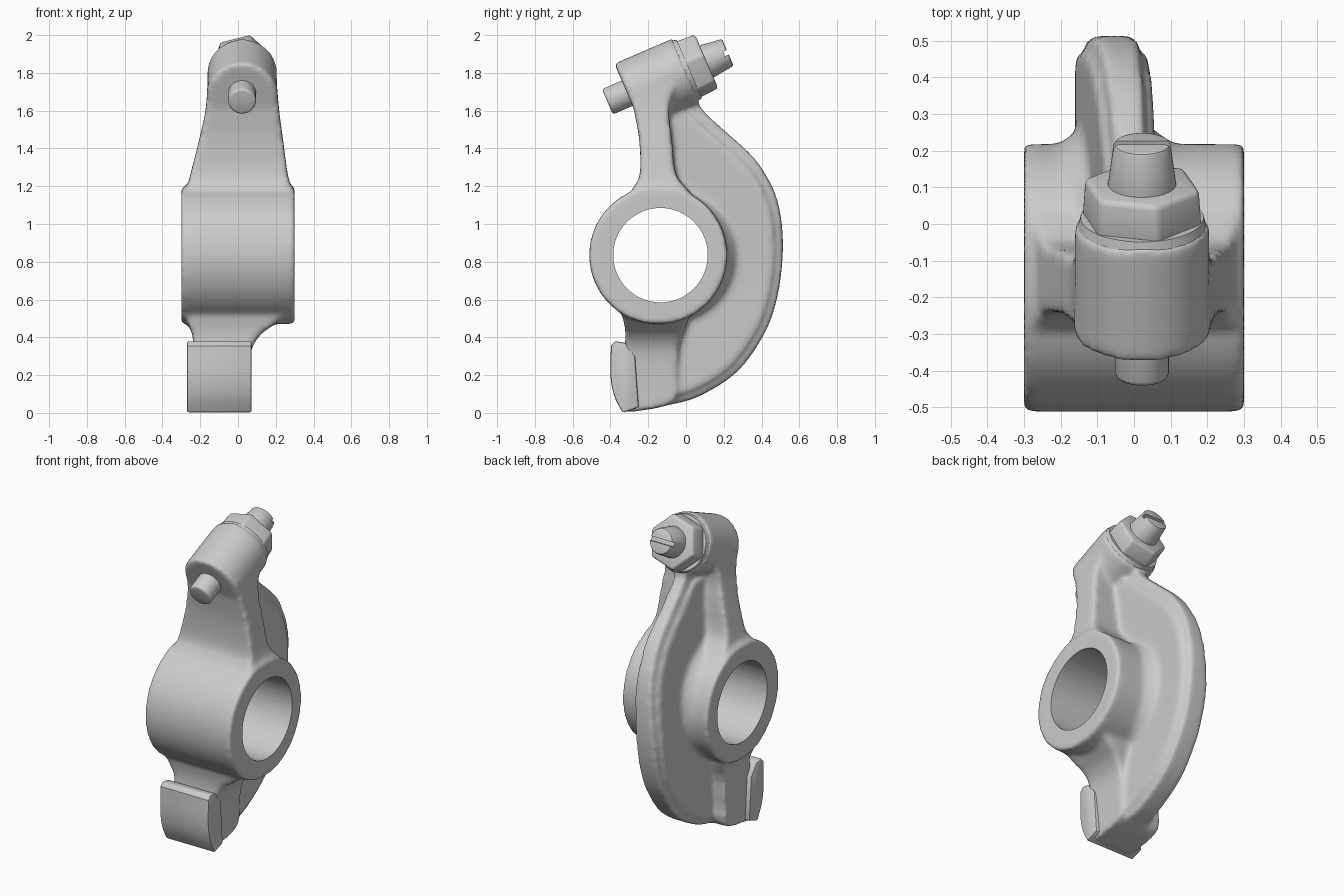
import bpy, bmesh, math
from mathutils import Vector, Matrix

if "Cube" in bpy.data.objects:
    bpy.data.objects.remove(bpy.data.objects["Cube"])

AXIS = Vector((0, 0.918, 0.397)).normalized()   # tilted adjuster axis
TIP = Vector((0.022, -0.412, 1.635))            # front end of adjuster pin


def make_object(name, bm):
    bmesh.ops.recalc_face_normals(bm, faces=bm.faces)
    me = bpy.data.meshes.new(name)
    bm.to_mesh(me)
    bm.free()
    ob = bpy.data.objects.new(name, me)
    bpy.context.collection.objects.link(ob)
    return ob


def activate(ob):
    bpy.ops.object.select_all(action='DESELECT')
    ob.select_set(True)
    bpy.context.view_layer.objects.active = ob


def apply_mod(ob, kind, **props):
    m = ob.modifiers.new(kind.title(), kind)
    for k, v in props.items():
        setattr(m, k, v)
    activate(ob)
    bpy.ops.object.modifier_apply(modifier=m.name)


def shade(ob, angle=35):
    activate(ob)
    bpy.ops.object.shade_smooth_by_angle(angle=math.radians(angle))


def spline(rows, steps):
    """Catmull-Rom interpolation of rows of numbers."""
    out = []
    for i in range(len(rows) - 1):
        p = [rows[max(0, min(len(rows) - 1, i + k))] for k in (-1, 0, 1, 2)]
        for s in range(steps):
            t = s / steps
            out.append([0.5 * (2 * b + (c - a) * t + (2 * a - 5 * b + 4 * c - d) * t * t
                               + (3 * b - a - 3 * c + d) * t ** 3) for a, b, c, d in zip(*p)])
    return out + [list(rows[-1])]


def loft(bm, rows, steps=4):
    """Stack of rectangles: each row is z, y0, y1, x0, x1."""
    rings = [[bm.verts.new(c) for c in ((x0, y0, z), (x1, y0, z), (x1, y1, z), (x0, y1, z))]
             for z, y0, y1, x0, x1 in spline(rows, steps)]
    for a, b in zip(rings, rings[1:]):
        for i in range(4):
            j = (i + 1) % 4
            bm.faces.new((a[i], a[j], b[j], b[i]))
    bm.faces.new(rings[0][::-1])
    bm.faces.new(rings[-1])


def cylinder(bm, p0, p1, r0, r1=None, seg=64, spin=0):
    p0, p1 = Vector(p0), Vector(p1)
    rot = (p1 - p0).to_track_quat('Z', 'Y').to_matrix().to_4x4()
    mat = Matrix.Translation((p0 + p1) / 2) @ rot @ Matrix.Rotation(spin, 4, 'Z')
    bmesh.ops.create_cone(bm, cap_ends=True, segments=seg, radius1=r0,
                          radius2=r0 if r1 is None else r1, depth=(p1 - p0).length, matrix=mat)


def on_axis(s):
    return TIP + AXIS * s


# Cast body: hub, arm, head, curved web and neck fused together
bm = bmesh.new()
cylinder(bm, (-0.3, -0.147, 0.835), (0.3, -0.147, 0.835), 0.365, seg=128)
for x0, x1 in ((0.0, 0.12), (-0.1, -0.215)):       # fillet cones between hub and web
    cylinder(bm, (x0, -0.09, 0.835), (x1, -0.09, 0.835), 0.385, 0.30, seg=96)
cylinder(bm, on_axis(0.115), on_axis(0.45), 0.184)
loft(bm, [(1.08, -0.36, 0.10, -0.285, 0.285),      # upper arm
          (1.19, -0.28, 0.00, -0.27, 0.28),
          (1.27, -0.243, -0.055, -0.25, 0.262),
          (1.45, -0.248, -0.075, -0.205, 0.238),
          (1.60, -0.275, -0.09, -0.172, 0.218),
          (1.74, -0.30, -0.06, -0.162, 0.206)])
web = [(0.005, -0.30), (0.06, -0.01), (0.12, 0.13), (0.20, 0.25), (0.30, 0.34), (0.45, 0.43),
       (0.60, 0.48), (0.75, 0.505), (0.90, 0.513), (1.05, 0.50), (1.18, 0.464), (1.30, 0.397),
       (1.38, 0.33), (1.48, 0.22), (1.56, 0.13), (1.64, 0.055)]
for inset, taper in ((0.045, 0), (0, 0.028)):      # broad plate plus narrower rim
    rows = []
    for z, y in web[1 if inset else 0:]:           # web leans left toward the bottom
        t = min(1, max(0, (z - 0.8) / 0.75))
        rows.append((z + inset * (0.6 - z), -0.32 if z < 0.05 else -0.15, y - inset,
                     -0.16 + 0.085 * t + taper, 0.03 + 0.035 * t - taper))
    loft(bm, rows)
loft(bm, [(0.005, -0.33, -0.29, -0.24, 0.05),      # lower neck
          (0.055, -0.33, -0.07, -0.24, 0.05),
          (0.20, -0.33, -0.05, -0.24, 0.055),
          (0.33, -0.325, -0.04, -0.24, 0.07),
          (0.41, -0.32, -0.02, -0.24, 0.115),
          (0.46, -0.325, 0.0, -0.26, 0.18),
          (0.53, -0.34, 0.02, -0.28, 0.27)])
body = make_object("rocker_body", bm)
apply_mod(body, 'REMESH', mode='VOXEL', voxel_size=0.012)
apply_mod(body, 'SMOOTH', factor=0.5, iterations=20)

# Bore through the hub
bm = bmesh.new()
cylinder(bm, (-0.5, -0.135, 0.835), (0.5, -0.135, 0.835), 0.25, seg=96)
cutter = make_object("bore_cutter", bm)
cutter.hide_render = True
apply_mod(body, 'BOOLEAN', operation='DIFFERENCE', object=cutter, solver='EXACT')
bpy.data.objects.remove(cutter)
shade(body, 40)

# Contact pad with a curved front face
front = spline([(-0.335, 0.0), (-0.38, 0.09), (-0.40, 0.2), (-0.397, 0.355)], 5)
outline = front + [(-0.375, 0.38), (-0.32, 0.37), (-0.27, 0.30), (-0.25, 0.03)]
bm = bmesh.new()
face = bm.faces.new([bm.verts.new((-0.27, y, z)) for y, z in outline])
ext = bmesh.ops.extrude_face_region(bm, geom=[face])
bmesh.ops.translate(bm, vec=(0.342, 0, 0),
                    verts=[v for v in ext['geom'] if isinstance(v, bmesh.types.BMVert)])
pad = make_object("contact_pad", bm)
apply_mod(pad, 'BEVEL', width=0.01, segments=2, angle_limit=math.radians(40))
shade(pad)

# Adjuster pin at the front, slightly above the stud axis
bm = bmesh.new()
lift = Vector((0, -0.004, 0.012))
cylinder(bm, on_axis(0) + lift, on_axis(0.2) + lift, 0.073, seg=40)
pin = make_object("adjuster_pin", bm)
apply_mod(pin, 'BEVEL', width=0.014, segments=3, angle_limit=math.radians(40))
shade(pin)

# Lock nut with rounded corners, and its seating collar
bm = bmesh.new()
cylinder(bm, on_axis(0.43), on_axis(0.568), 0.172, 0.163, seg=6, spin=math.radians(15))
nut = make_object("lock_nut", bm)
apply_mod(nut, 'BEVEL', width=0.016, segments=3, angle_limit=math.radians(40))
shade(nut)
bm = bmesh.new()
cylinder(bm, on_axis(0.42), on_axis(0.468), 0.18, 0.168, seg=48)
shade(make_object("nut_collar", bm))

# Threaded stud end with a screwdriver slot
bm = bmesh.new()
cylinder(bm, on_axis(0.50), on_axis(0.69), 0.102, 0.077, seg=40)
stud = make_object("adjuster_stud", bm)
apply_mod(stud, 'BEVEL', width=0.01, segments=2, angle_limit=math.radians(40))
bm = bmesh.new()
rot = AXIS.to_track_quat('Z', 'Y').to_matrix().to_4x4()
bmesh.ops.create_cube(bm, size=1, matrix=Matrix.Translation(on_axis(0.69)) @ rot
                      @ Matrix.Diagonal((0.4, 0.026, 0.045, 1)))
slot = make_object("slot_cutter", bm)
slot.hide_render = True
apply_mod(stud, 'BOOLEAN', operation='DIFFERENCE', object=slot, solver='EXACT')
bpy.data.objects.remove(slot)
shade(stud)
